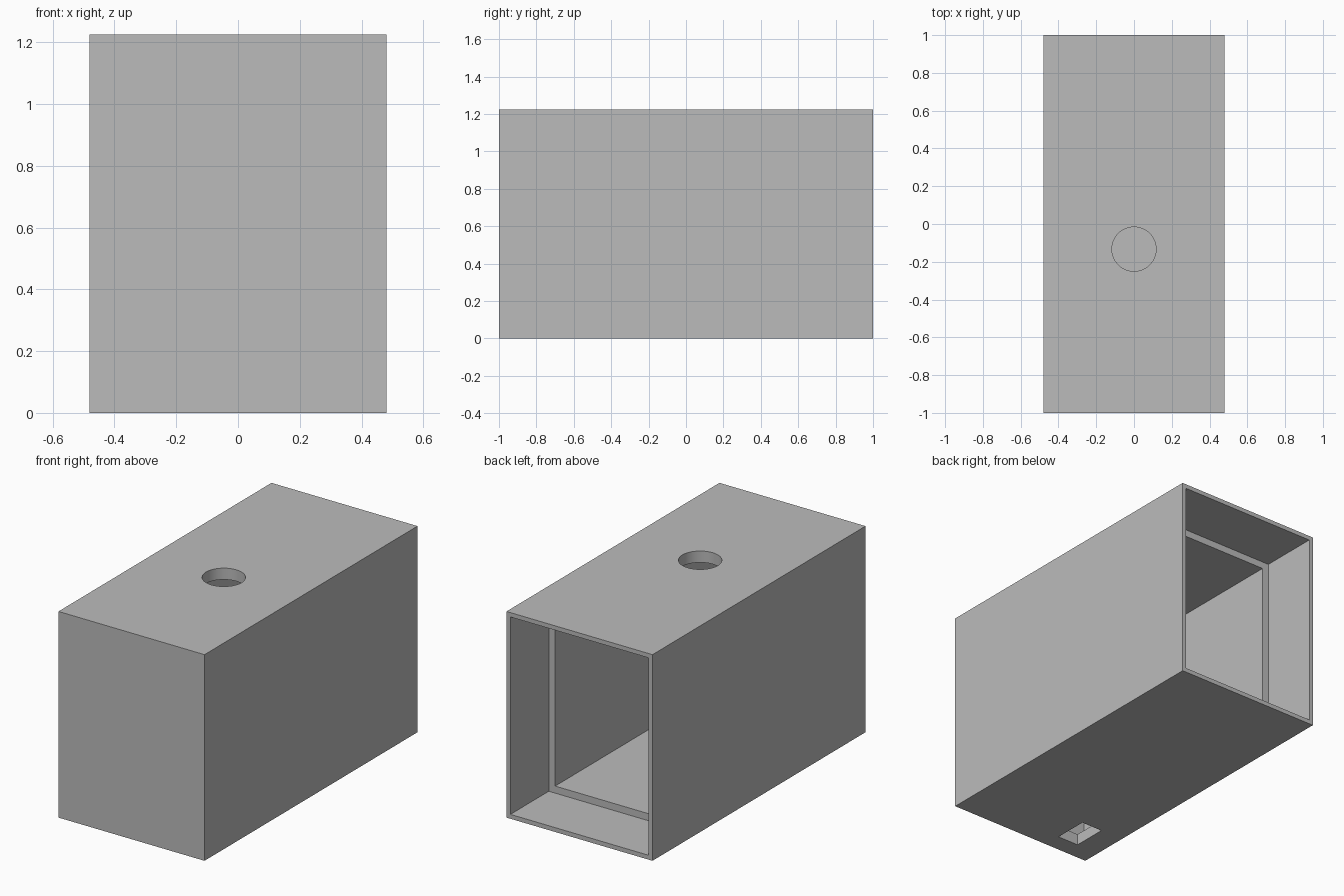
import bpy

default_cube = bpy.data.objects.get("Cube")
if default_cube:
    bpy.data.objects.remove(default_cube, do_unlink=True)

WIDTH, LENGTH, HEIGHT = 0.96, 2.0, 1.225
WALL = 0.068         # full wall thickness
RIM = 0.026          # thin wall around the rear recess
RECESS = 0.36        # depth of the rear recess
OVER = 0.1           # cutter overshoot

grey = bpy.data.materials.new("plain grey")
grey.use_nodes = True
colour = (0.5, 0.5, 0.5, 1)
grey.diffuse_color = colour
grey.node_tree.nodes["Principled BSDF"].inputs["Base Color"].default_value = colour


def box(name, low, high):
    """Axis-aligned box between two corners."""
    centre = [(a + b) / 2 for a, b in zip(low, high)]
    bpy.ops.mesh.primitive_cube_add(size=1, location=centre)
    obj = bpy.context.object
    obj.name = name
    obj.scale = [b - a for a, b in zip(low, high)]
    bpy.ops.object.transform_apply(location=True, rotation=True, scale=True)
    return obj


def inset_box(name, inset, y_low, y_high):
    """Box inset from the sides, floor and roof of the case."""
    x = WIDTH / 2 - inset
    return box(name, (-x, y_low, inset), (x, y_high, HEIGHT - inset))


# Outer case
case = box("case", (-WIDTH / 2, -LENGTH / 2, 0), (WIDTH / 2, LENGTH / 2, HEIGHT))
case.data.materials.append(grey)

# Rear recess, main cavity and square floor hole
back = LENGTH / 2
cutters = [
    inset_box("recess_cutter", RIM, back - RECESS, back + OVER),
    inset_box("cavity_cutter", WALL, -back + WALL, back - RECESS + OVER),
    box("floor_hole_cutter", (-0.33, -0.89, -OVER), (-0.19, -0.68, OVER * 2)),
]

# Round hole through the roof
bpy.ops.mesh.primitive_cylinder_add(vertices=64, radius=0.117, depth=0.4,
                                    location=(0, -0.133, HEIGHT))
bpy.context.object.name = "roof_hole_cutter"
cutters.append(bpy.context.object)

# Cut the openings, then discard the cutters
for cutter in cutters:
    cutter.hide_render = True
    bpy.ops.object.select_all(action='DESELECT')
    case.select_set(True)
    bpy.context.view_layer.objects.active = case
    cut = case.modifiers.new(cutter.name, 'BOOLEAN')
    cut.operation = 'DIFFERENCE'
    cut.solver = 'EXACT'
    cut.object = cutter
    bpy.ops.object.modifier_apply(modifier=cut.name)
    bpy.data.objects.remove(cutter, do_unlink=True)

bpy.ops.object.shade_smooth_by_angle()
